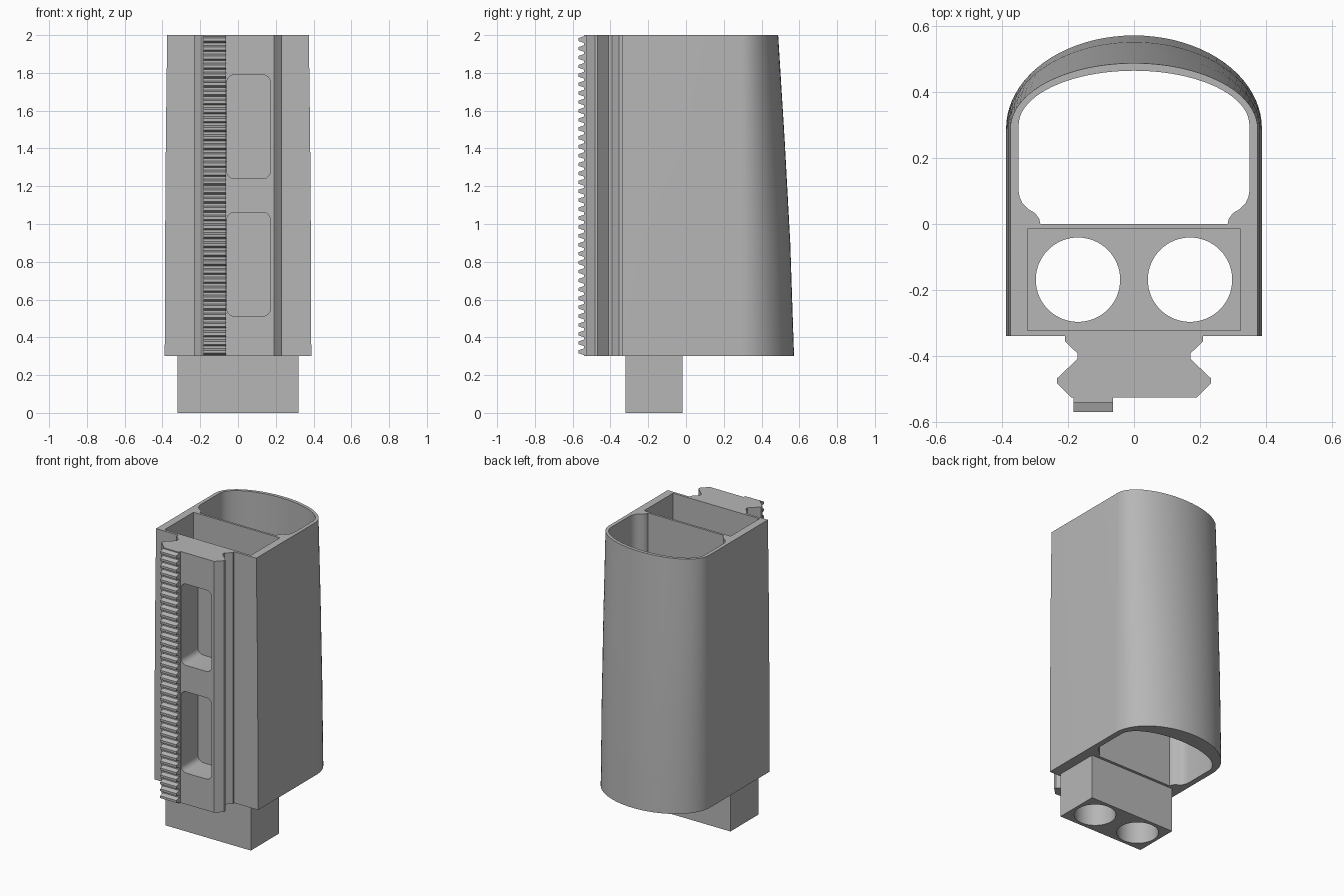
import bpy, bmesh
from math import sin, cos, pi

cube = bpy.data.objects.get("Cube")
if cube:
    bpy.data.objects.remove(cube, do_unlink=True)

grey = bpy.data.materials.new("plain grey")
grey.use_nodes = True
colour = (0.47, 0.47, 0.47, 1)
grey.diffuse_color = colour
grey.node_tree.nodes["Principled BSDF"].inputs["Base Color"].default_value = colour

BASE, TOP, FRONT = 0.3, 2.0, -0.34


def loft(name, rings):
    """Closed solid through rings with equal numbers of 3D points."""
    bm = bmesh.new()
    loops = [[bm.verts.new(p) for p in ring] for ring in rings]
    for a, b in zip(loops, loops[1:]):
        for i in range(len(a)):
            j = (i + 1) % len(a)
            bm.faces.new((a[i], a[j], b[j], b[i]))
    bm.faces.new(loops[0][::-1])
    bm.faces.new(loops[-1])
    bmesh.ops.recalc_face_normals(bm, faces=bm.faces)
    mesh = bpy.data.meshes.new(name)
    bm.to_mesh(mesh)
    bm.free()
    mesh.materials.append(grey)
    obj = bpy.data.objects.new(name, mesh)
    bpy.context.collection.objects.link(obj)
    return obj


def prism(name, points, axis, low, high):
    """Extrude a 2D outline along x, y or z."""
    place = {"x": lambda a, b, c: (c, a, b),
             "y": lambda a, b, c: (a, c, b),
             "z": lambda a, b, c: (a, b, c)}[axis]
    return loft(name, [[place(a, b, c) for a, b in points] for c in (low, high)])


def rectangle(x0, x1, y0, y1):
    return [(x0, y0), (x1, y0), (x1, y1), (x0, y1)]


def rounded(cx, cy, w, h, r, steps=6):
    points = []
    for k, (sx, sy) in enumerate([(1, 1), (-1, 1), (-1, -1), (1, -1)]):
        for i in range(steps + 1):
            t = (k + i / steps) * pi / 2
            points.append((cx + sx * (w / 2 - r) + r * cos(t),
                           cy + sy * (h / 2 - r) + r * sin(t)))
    return points


def circle(cx, cy, r, n=64):
    return [(cx + r * cos(2 * pi * i / n), cy + r * sin(2 * pi * i / n)) for i in range(n)]


def arch(a, y0, b, n=40):
    """Half ellipse from +x over the back to -x."""
    return [(a * cos(pi * i / n), y0 + b * sin(pi * i / n)) for i in range(n + 1)]


def mirrored(half):
    return half + [(-x, y) for x, y in reversed(half)]


def cut(obj, cutter):
    mod = obj.modifiers.new("cut", "BOOLEAN")
    mod.operation, mod.solver, mod.object = "DIFFERENCE", "EXACT", cutter
    bpy.context.view_layer.objects.active = obj
    bpy.ops.object.modifier_apply(modifier=mod.name)
    bpy.data.objects.remove(cutter, do_unlink=True)


# Tapered outer shell with a rounded back
rings = []
for z, half_width, back in [(BASE, 0.388, 0.572), (0.9, 0.386, 0.552),
                            (1.45, 0.382, 0.522), (TOP, 0.375, 0.488)]:
    outline = [(-half_width, FRONT), (half_width, FRONT)] + arch(half_width, 0.29, back - 0.29)
    rings.append([(x, y, z) for x, y in outline])
body = loft("body", rings)

# Straight rear cavity with shoulders beside the partition
shoulder = [(0.284, 0), (0.287, 0.015), (0.3, 0.033), (0.322, 0.046),
            (0.338, 0.062), (0.347, 0.082), (0.35, 0.1)]
cavity = shoulder + arch(0.35, 0.3, 0.165) + [(-x, y) for x, y in reversed(shoulder)]
cut(body, prism("cavity_cutter", cavity, "z", BASE - 0.1, TOP + 0.1))

# Socket in the top, sized for the plug below
cut(body, prism("socket_cutter", rectangle(-0.323, 0.323, -0.323, -0.015),
                "z", TOP - 0.31, TOP + 0.1))

# Plug under the body
plug = prism("plug", rectangle(-0.32, 0.32, -0.32, -0.018), "z", 0, BASE)

# Twin bores through plug and body
for part in (body, plug):
    for x in (-0.17, 0.17):
        cut(part, prism("bore_cutter", circle(x, -0.169, 0.128), "z", -0.1, TOP + 0.1))

# Dovetail rail on the front, with two recesses
half_rail = [(0.21, FRONT), (0.21, -0.355), (0.172, -0.392), (0.172, -0.41),
             (0.233, -0.468), (0.233, -0.483), (0.19, -0.526)]
rail = prism("front_rail", mirrored(half_rail), "z", BASE, TOP)
for z in (0.787, 1.515):
    cut(rail, prism("recess_cutter", rounded(0.056, z, 0.23, 0.55, 0.04), "y", -0.6, -0.343))

# Toothed rack beside the recesses
TEETH = 36
pitch = (TOP - BASE) / TEETH
profile = [(-0.524, BASE)]
for i in range(TEETH):
    for y, t in [(-0.541, 0), (-0.541, 0.14), (-0.57, 0.34), (-0.57, 0.66), (-0.541, 0.86)]:
        profile.append((y, BASE + (i + t) * pitch))
profile += [(-0.541, TOP), (-0.524, TOP)]
rack = prism("toothed_rack", profile, "x", -0.183, -0.063)

# Smooth the curved walls, keep the edges sharp
bpy.ops.object.select_all(action="DESELECT")
for obj in (body, plug, rail):
    obj.select_set(True)
bpy.context.view_layer.objects.active = body
bpy.ops.object.shade_smooth_by_angle(angle=0.5)
